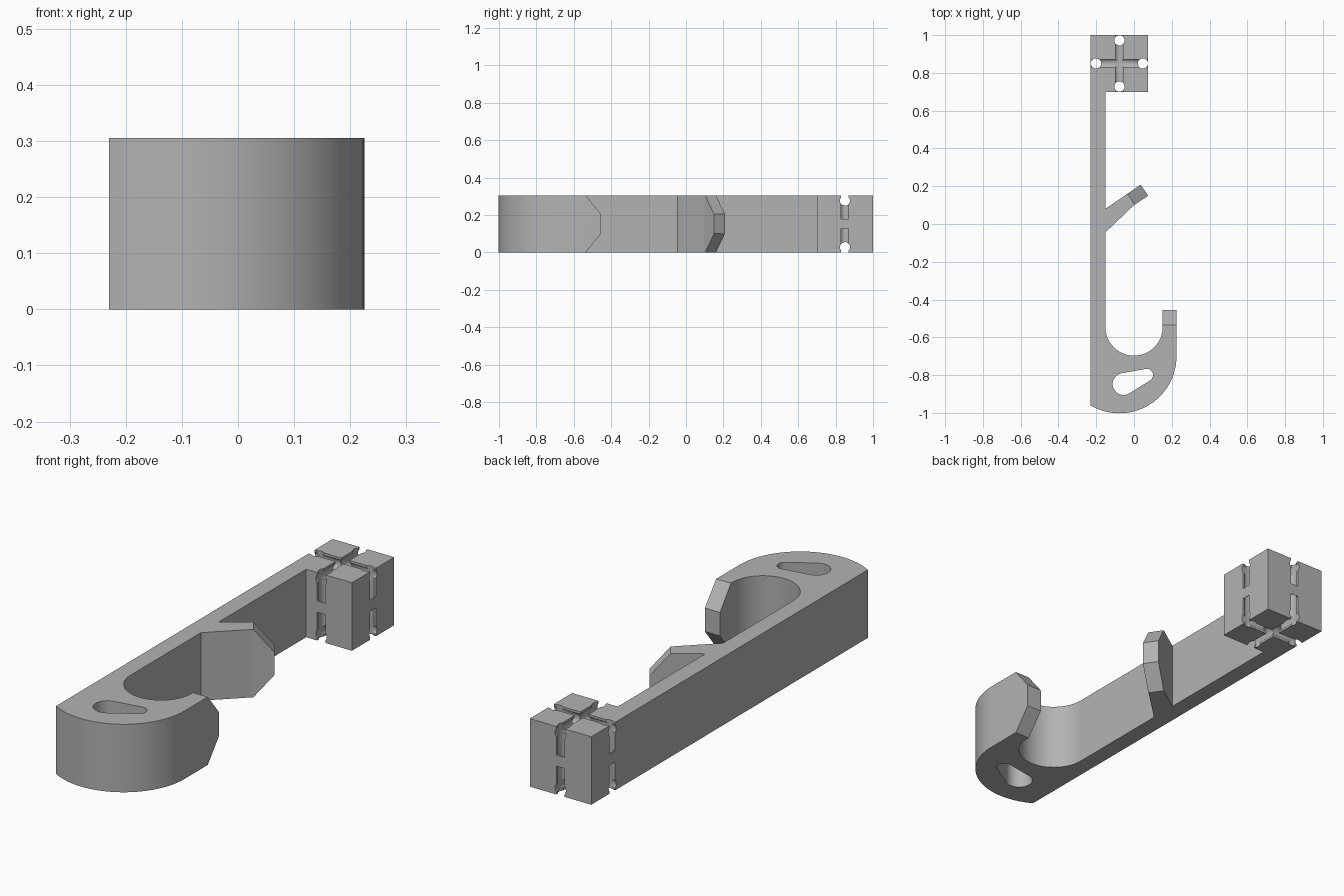
import bpy, bmesh, math
from mathutils import Vector

if "Cube" in bpy.data.objects:
    bpy.data.objects.remove(bpy.data.objects["Cube"])

H = 0.305                      # thickness of the print
CX, CY = -0.077, 0.85          # centre of the mounting block
HALF = 0.152

grey = bpy.data.materials.new("light_grey")
grey.use_nodes = True
grey.diffuse_color = (0.45, 0.45, 0.45, 1)
grey.node_tree.nodes["Principled BSDF"].inputs["Base Color"].default_value = (0.45, 0.45, 0.45, 1)


def arc(cx, cy, r, start, end, n=32):
    """Points along an arc, angles in degrees."""
    angles = [math.radians(start + (end - start) * i / n) for i in range(n + 1)]
    return [(cx + r * math.cos(a), cy + r * math.sin(a)) for a in angles]


def prism(name, pts, lo, hi, axis="z"):
    """Extrude a flat profile along an axis."""
    place = {"x": lambda a, b, t: (t, a, b),
             "y": lambda a, b, t: (a, t, b),
             "z": lambda a, b, t: (a, b, t)}[axis]
    bm = bmesh.new()
    base = bm.faces.new([bm.verts.new(place(a, b, lo)) for a, b in pts])
    out = bmesh.ops.extrude_face_region(bm, geom=[base])
    verts = [v for v in out["geom"] if isinstance(v, bmesh.types.BMVert)]
    bmesh.ops.translate(bm, verts=verts, vec=Vector(place(0, 0, hi - lo)))
    bmesh.ops.recalc_face_normals(bm, faces=bm.faces)
    mesh = bpy.data.meshes.new(name)
    bm.to_mesh(mesh)
    bm.free()
    mesh.materials.append(grey)
    obj = bpy.data.objects.new(name, mesh)
    bpy.context.collection.objects.link(obj)
    return obj


def activate(obj):
    bpy.ops.object.select_all(action="DESELECT")
    obj.select_set(True)
    bpy.context.view_layer.objects.active = obj


def cut(target, cutter):
    """Subtract a cutter and remove it."""
    cutter.hide_render = True
    mod = target.modifiers.new("cut", "BOOLEAN")
    mod.operation, mod.solver, mod.object = "DIFFERENCE", "EXACT", cutter
    activate(target)
    bpy.ops.object.modifier_apply(modifier=mod.name)
    bpy.data.objects.remove(cutter)


def rect(a0, a1, b0, b1):
    return [(a0, b0), (a1, b0), (a1, b1), (a0, b1)]


# Body outline: block, long arm and curved hook
outline = [(-0.23, 1.0), (-0.23, -0.96)]
outline += arc(CX, -0.70, 0.302, 239.5, 360)
outline += [(0.225, -0.455), (0.15, -0.455)]
outline += arc(0, -0.545, 0.152, 0, -180)
outline += [(-0.152, 0.70), (0.075, 0.70), (0.075, 1.0)]
body = prism("hook_body", outline, 0, H)

# Tapered slot through the hook: two circles joined by tangents
big, small = (-0.055, -0.847, 0.058), (0.068, -0.80, 0.033)
dx, dy = small[0] - big[0], small[1] - big[1]
heading = math.degrees(math.atan2(dy, dx))
tangent = math.degrees(math.acos((big[2] - small[2]) / math.hypot(dx, dy)))
hole = arc(*big, heading + tangent, heading + 360 - tangent)
hole += arc(*small, heading - tangent, heading + tangent)
cut(body, prism("hole_cutter", hole, -0.1, H + 0.1))

# Bevelled hook tip, top and bottom
for side in (-1, 1):
    z = lambda d: H / 2 + side * d
    wedge = [(-0.455 + 0.02, z(0.0525 - 0.025)), (-0.535 - 0.02, z(HALF + 0.025)),
             (-0.35, z(HALF + 0.025)), (-0.35, z(0.0275))]
    cut(body, prism("tip_cutter", wedge, 0.1, 0.3, "x"))

# Round channels running around the block in two rings
R, DEPTH, NECK = 0.027, 0.028, 0.02


def bore(a, b, lo, hi, axis):
    cut(body, prism("bore_cutter", arc(a, b, R, 0, 360 * 31 / 32, 31), lo, hi, axis))


for side in (-1, 1):
    z = H / 2 + side * (H / 2 - DEPTH)
    z_out = H / 2 + side * (H / 2 + 0.03)
    zs = sorted((z, z_out))
    # Top and bottom cross
    bore(CY, z, -0.3, 0.15, "x")
    bore(CX, z, 0.6, 1.1, "y")
    cut(body, prism("neck_cutter", rect(CY - NECK, CY + NECK, *zs), -0.31, 0.16, "x"))
    cut(body, prism("neck_cutter", rect(CX - NECK, CX + NECK, *zs), 0.61, 1.11, "y"))
    # Upright channels on the four sides
    x, y = CX + side * (HALF - DEPTH), CY + side * (0.15 - DEPTH)
    bore(x, CY, -0.1, H + 0.1, "z")
    bore(CX, y, -0.1, H + 0.1, "z")
    xs, ys = sorted((x, x + side * 0.05)), sorted((y, y + side * 0.05))
    for lo, hi in ((-0.05, 0.127), (0.178, H + 0.05)):
        cut(body, prism("neck_cutter", rect(*xs, CY - NECK, CY + NECK), lo, hi))
        cut(body, prism("neck_cutter", rect(CX - NECK, CX + NECK, *ys), lo, hi))

# Slanted peg on the arm with bevelled tip
peg = prism("slanted_peg", [(-0.152, 0.08), (-0.152, -0.045), (0.0, 0.1),
                            (0.075, 0.15), (0.035, 0.208)], 0, H)
along = Vector((0.83, 0.56, 0)).normalized()
tip = Vector((0.055, 0.179, 0))
bm = bmesh.new()
bm.from_mesh(peg.data)
for side in (-1, 1):
    normal = along * 0.1 + Vector((0, 0, side * 0.085))
    point = tip + Vector((0, 0, H / 2 + side * 0.0525))
    geom = bm.verts[:] + bm.edges[:] + bm.faces[:]
    res = bmesh.ops.bisect_plane(bm, geom=geom, plane_co=point, plane_no=normal, clear_outer=True)
    edges = [e for e in res["geom_cut"] if isinstance(e, bmesh.types.BMEdge)]
    bmesh.ops.contextual_create(bm, geom=edges)
bmesh.ops.recalc_face_normals(bm, faces=bm.faces)
bm.to_mesh(peg.data)
bm.free()

# Smooth the curves, keep the corners crisp
activate(body)
bpy.ops.object.shade_smooth_by_angle(angle=math.radians(25))
